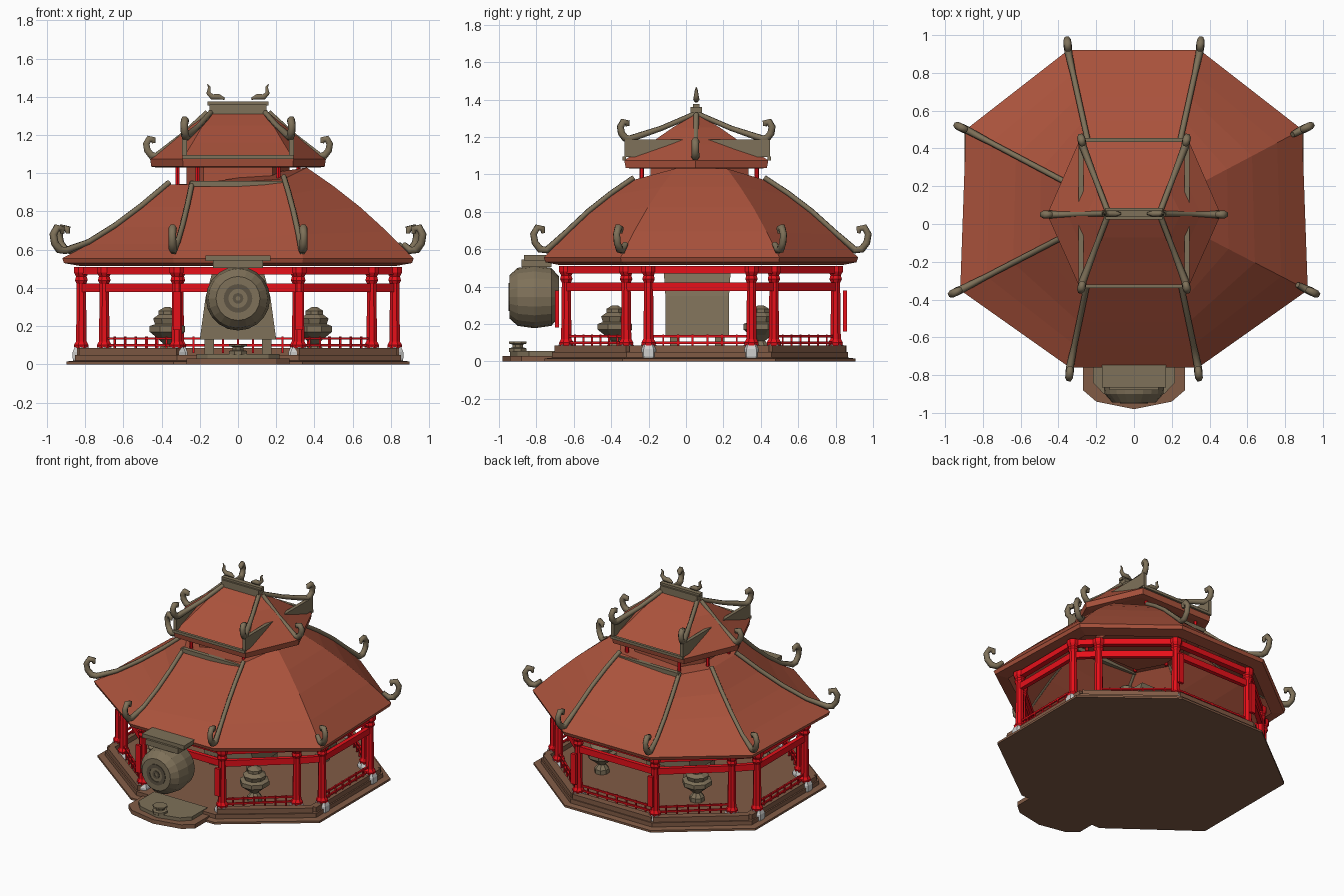
import bpy, bmesh, math
from mathutils import Vector

if "Cube" in bpy.data.objects:
    bpy.data.objects.remove(bpy.data.objects["Cube"])

def mat(name, c):
    m = bpy.data.materials.new(name)
    m.diffuse_color = (*c, 1)
    m.use_nodes = True
    m.node_tree.nodes["Principled BSDF"].inputs["Base Color"].default_value = m.diffuse_color
    return m

ROOF = mat("roof_red", (0.40, 0.085, 0.045))
RED = mat("lacquer_red", (0.80, 0.005, 0.01))
GREY = mat("weathered_stone", (0.21, 0.165, 0.10))
DARK = mat("dark_stone", (0.11, 0.088, 0.056))
BROWN = mat("base_brown", (0.22, 0.105, 0.06))
WHITE = mat("pale_stone", (0.62, 0.62, 0.61))
CY = 0.08  # centre of the pavilion in y

def finish(name, bm, m):
    bmesh.ops.recalc_face_normals(bm, faces=bm.faces)
    me = bpy.data.meshes.new(name)
    bm.to_mesh(me)
    bm.free()
    me.materials.append(m)
    o = bpy.data.objects.new(name, me)
    bpy.context.collection.objects.link(o)
    return o

def loft(bm, rings, bottom=True, top=True):
    vs = [[bm.verts.new(p) for p in r] for r in rings]
    n = len(vs[0])
    for a, b in zip(vs, vs[1:]):
        for i in range(n):
            j = (i + 1) % n
            bm.faces.new((a[i], a[j], b[j], b[i]))
    if bottom: bm.faces.new(vs[0][::-1])
    if top: bm.faces.new(vs[-1])

def lathe(bm, x, y, prof, n=8):
    loft(bm, [[(x + r * math.cos(2 * math.pi * (i + .5) / n),
                y + r * math.sin(2 * math.pi * (i + .5) / n), z) for i in range(n)] for r, z in prof])

def beam(bm, a, b, w, h):
    # rectangular bar between two points, w wide and h high
    a, b = Vector(a), Vector(b)
    d = (b - a).normalized()
    s = d.cross(Vector((0, 0, 1)))
    s = s.normalized() if s.length > 1e-4 else Vector((1, 0, 0))
    u = s.cross(d)
    q = [(-1, -1), (1, -1), (1, 1), (-1, 1)]
    loft(bm, [[p + s * (i * w / 2) + u * (j * h / 2) for i, j in q] for p in (a, b)])

def mirror8(quads):
    # full loop from the +x side corners, front to back
    return [(x, y) for x, y in quads] + [(-x, y) for x, y in reversed(quads)]

def z_ring(pts, z):
    return [(x, y, z) for x, y in pts]

def shrink(pts, k):
    return [(x * k, CY + (y - CY) * k) for x, y in pts]

# ---------- base platform ----------
plan = mirror8([(0.33, -0.74), (0.88, -0.33), (0.88, 0.47), (0.34, 0.89)])
bm = bmesh.new()
loft(bm, [z_ring(shrink(plan, 1.02), 0), z_ring(shrink(plan, 1.02), 0.015),
          z_ring(shrink(plan, 0.97), 0.02), z_ring(shrink(plan, 0.97), 0.05)])
finish("platform", bm, BROWN)
bm = bmesh.new()
sill = shrink(plan, 0.93)
for i in range(8):
    if i != 7:
        beam(bm, (*sill[i], 0.06), (*sill[(i + 1) % 8], 0.06), 0.05, 0.05)
finish("sill", bm, BROWN)
step = [(-.27, -.7), (-.27, -.88), (-.2, -.94), (0, -.98), (.2, -.94), (.27, -.88), (.27, -.7)]
bm = bmesh.new()
loft(bm, [z_ring(step, 0), z_ring(step, 0.03)])
finish("entrance_step", bm, BROWN)
bm = bmesh.new()
loft(bm, [z_ring([(x * .8, y + .04) for x, y in step], z) for z in (0.03, 0.055)])
lathe(bm, 0, -0.9, [(.05, .05), (.05, .07), (.03, .075), (.03, .09), (.05, .095), (.05, .105)])
finish("step_ornament", bm, GREY)

# ---------- columns, bases, beams, railing ----------
cols = mirror8([(0.32, -0.64), (0.70, -0.32), (0.82, -0.20), (0.82, 0.35), (0.70, 0.47), (0.31, 0.80)])
bc, bb = bmesh.new(), bmesh.new()
for x, y in cols:
    lathe(bc, x, y, [(.038, .08), (.042, .1), (.03, .12), (.026, .42), (.036, .44),
                     (.03, .46), (.042, .48), (.042, .51)])
    lathe(bb, x, y, [(.045, .005), (.052, .03), (.052, .065), (.04, .09)], 6)
finish("columns", bc, RED)
finish("column_bases", bb, WHITE)
bm, br = bmesh.new(), bmesh.new()
n = len(cols)
for i in range(n):
    a, b = Vector((*cols[i], 0)), Vector((*cols[(i + 1) % n], 0))
    for z, w, h in ((.40, .03, .045), (.49, .04, .04)):
        beam(bm, a + Vector((0, 0, z)), b + Vector((0, 0, z)), w, h)
    L = (b - a).length
    if L < 0.2 or i == n - 1:
        continue
    for z in (.1, .135):
        beam(br, a + Vector((0, 0, z)), b + Vector((0, 0, z)), .012, .012)
    k = int(L / 0.07)
    for t in range(1, k):
        p = a.lerp(b, t / k)
        beam(br, p + Vector((0, 0, .06)), p + Vector((0, 0, .145)), .01, .01)
finish("tie_beams", bm, RED)
finish("railing", br, RED)
# couplet boards on the front and back columns
bm = bmesh.new()
for s in (-1, 1):
    beam(bm, (s * .32, -.69, .18), (s * .32, -.69, .38), .04, .02)
    beam(bm, (s * .31, .85, .16), (s * .31, .85, .38), .04, .02)
finish("column_boards", bm, RED)

# ---------- lower roof ----------
eave = mirror8([(0.34, -0.76), (0.92, -0.35), (0.89, 0.50), (0.35, 0.92)])
neck = mirror8([(0.24, -0.28), (0.36, -0.06), (0.36, 0.22), (0.24, 0.42)])
def neck_z(i):
    return {1: 1.03, 2: 1.03, 0: .97, 3: .97}.get(i, .94)  # right slope is higher
def roof_ring(t):
    out = []
    for i, ((ex, ey), (nx, ny)) in enumerate(zip(eave, neck)):
        sag = (-0.03 if i > 3 else 0.03) * math.sin(math.pi * t)
        out.append((ex + (nx - ex) * t, ey + (ny - ey) * t, .555 + (neck_z(i) - .555) * t + sag))
    return out
bm = bmesh.new()
loft(bm, [z_ring(shrink(eave, .90), .515), z_ring(shrink(eave, .99), .53)]
     + [roof_ring(t) for t in (0, .25, .5, .75, 1)], False, True)
o = finish("lower_roof", bm, ROOF)

# ---------- upper storey and upper roof ----------
bm = bmesh.new()
loft(bm, [z_ring(shrink(neck, .75), z) for z in (.9, 1.06)])
finish("upper_wall", bm, ROOF)
bm = bmesh.new()
for x, y in shrink(neck, .88):
    lathe(bm, x, y, [(.012, .92), (.012, 1.05)], 6)
finish("upper_posts", bm, RED)
hexa = mirror8([(0.29, -0.33), (0.46, 0.05), (0.29, 0.44)])
top = mirror8([(0.14, 0.04), (0.16, 0.055), (0.14, 0.07)])
def upper_ring(t, z):
    return [(a + (c - a) * t, b + (d - b) * t, z) for (a, b), (c, d) in zip(hexa, top)]
bm = bmesh.new()
loft(bm, [upper_ring(.12, 1.03), upper_ring(.02, 1.035), upper_ring(0, 1.075),
          upper_ring(.35, 1.16), upper_ring(.7, 1.25), upper_ring(1, 1.32)])
finish("upper_roof", bm, ROOF)
bm = bmesh.new()
for s in (-1, 1):
    beam(bm, (s * .28, -.33, 1.14), (s * .28, .45, 1.14), .025, .095)   # verge boards
for y in (-.33, .445):
    beam(bm, (-.29, y, 1.085), (.29, y, 1.085), .02, .02)
beam(bm, (-.15, .055, 1.33), (.15, .055, 1.33), .06, .06)               # main ridge
beam(bm, (-.16, .055, 1.365), (.16, .055, 1.365), .035, .02)
for a, b in ((-.25, .25),):                                             # collar under upper storey
    beam(bm, (a, -.29, .945), (b, -.29, .945), .03, .03)
    beam(bm, (a, .43, .945), (b, .43, .945), .03, .03)
finish("upper_ridge_boards", bm, GREY)

# ---------- hip ridges ending in curled finials ----------
def sweep(name, pts, m, depth):
    cu = bpy.data.curves.new(name, 'CURVE')
    cu.dimensions = '3D'
    cu.bevel_depth = depth
    cu.bevel_resolution = 1
    cu.use_fill_caps = True
    sp = cu.splines.new('POLY')
    sp.points.add(len(pts) - 1)
    for p, (co, r) in zip(sp.points, pts):
        p.co = (*co, 1)
        p.radius = r
    o = bpy.data.objects.new(name, cu)
    bpy.context.collection.objects.link(o)
    o.data.materials.append(m)
    bpy.ops.object.select_all(action='DESELECT')
    o.select_set(True)
    bpy.context.view_layer.objects.active = o
    bpy.ops.object.convert(target='MESH')

HOOK = [(0, 0, 1.2), (.035, .005, 1.3), (.062, .04, 1.2), (.07, .085, 1.2),
        (.05, .12, 1.25), (.02, .115, 1.1), (.018, .09, .6)]
def ridge(name, path, d, depth=.017, s=1.0):
    d = Vector((d[0], d[1], 0)).normalized()
    end = Vector(path[-1])
    pts = [(Vector(p), .9) for p in path[:-1]]
    pts += [(end + d * (u * s) + Vector((0, 0, v * s)), r) for u, v, r in HOOK]
    sweep(name, pts, GREY, depth)

rings = [roof_ring(t) for t in (1, .75, .5, .25, .03)]
for i in range(8):
    path = [Vector(r[i]) + Vector((0, 0, .012)) for r in rings]
    path[-1].z = .595
    if i in (1, 2):
        path = path[-2:]
        path[0] = path[0].lerp(path[1], .7)
    d = (eave[i][0], eave[i][1] - CY)
    if i in (0, 3, 4, 7):
        d = (d[0] * .25, d[1])
    ridge("lower_hip_ridge_%d" % i, path, d)
for i, (x, y) in enumerate(hexa):
    tx, ty = top[i]
    mid = abs(y - .05) < .01
    z = 1.09 if mid else 1.19
    e = Vector((x * .93, y + (0 if mid else (.05 - y) * .08), z))
    a = Vector((tx, ty, 1.32))
    ridge("upper_hip_ridge_%d" % i, [a, a.lerp(e, .5) - Vector((0, 0, .008)), e],
          (x if mid else x * .3, 0 if mid else y - .05), .017, .75)
# curling fish tails on the main ridge
for s in (-1, 1):
    sweep("ridge_tail", [(Vector((s * x, .055, z)), r) for x, z, r in
          ((.07, 1.39, .5), (.10, 1.40, 1.3), (.135, 1.40, 1.3), (.155, 1.42, 1), (.15, 1.45, .6), (.16, 1.465, .2))],
          GREY, .013)

# ---------- round drum hung at the entrance ----------
def drum_ring(r, y, n=20):
    return [(r * math.cos(2 * math.pi * i / n), y, .345 + r * math.sin(2 * math.pi * i / n)) for i in range(n)]
bm = bmesh.new()
loft(bm, [drum_ring(r, y) for r, y in ((.11, -.68), (.155, -.72), (.168, -.81), (.155, -.90), (.115, -.945))])
finish("drum", bm, GREY)
def annulus(name, r0, r1, m):
    bm = bmesh.new()
    R = [drum_ring(r, y) for r, y in ((r0, -.944), (r0, -.949), (r1, -.949), (r1, -.944))]
    loft(bm, R + [R[0]], False, False)
    finish(name, bm, m)
annulus("drum_outer_ring", .05, .075, DARK)
annulus("drum_inner_ring", .012, .028, DARK)
bm = bmesh.new()
beam(bm, (-.17, -.80, .555), (.17, -.80, .555), .13, .03)
beam(bm, (-.13, -.80, .525), (.13, -.80, .525), .16, .04)
finish("drum_hanger", bm, GREY)

# ---------- interior furniture ----------
bm = bmesh.new()
for x, y in ((-.37, -.38), (.40, .40), (-.37, .40), (.40, -.38)):
    lathe(bm, x, y, [(.05, .05), (.05, .08), (.025, .11), (.06, .14), (.10, .17), (.10, .20),
                     (.07, .21), (.08, .24), (.05, .26), (.05, .28), (.015, .30)])
finish("stone_urns", bm, GREY)
bm = bmesh.new()
loft(bm, [[(sx * w, .06 + sy * d, z) for sx, sy in ((-1, -1), (1, -1), (1, 1), (-1, 1))]
          for z, w, d in ((.13, .20, .17), (.35, .17, .17), (.50, .13, .18))])
for x in (-.15, .15):
    for y in (-.06, .18):
        beam(bm, (x, y, .04), (x, y, .14), .05, .05)
finish("central_altar", bm, GREY)
